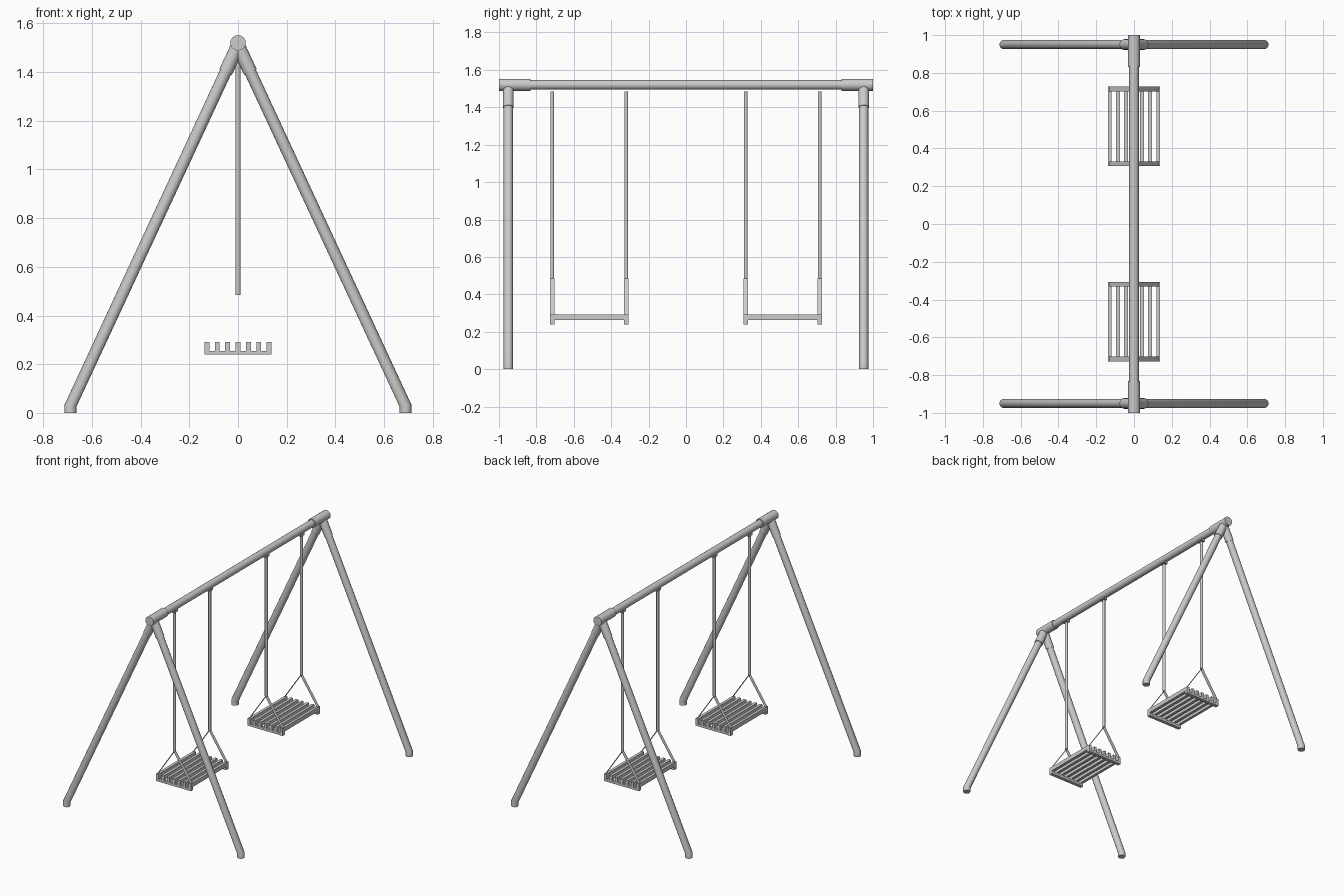
import bpy, bmesh, math

if "Cube" in bpy.data.objects:
    bpy.data.objects.remove(bpy.data.objects["Cube"])

BAR_Z = 1.52


def finish(name, bm, smooth=False):
    me = bpy.data.meshes.new(name)
    bm.to_mesh(me)
    bm.free()
    ob = bpy.data.objects.new(name, me)
    bpy.context.collection.objects.link(ob)
    if smooth:
        bpy.ops.object.select_all(action='DESELECT')
        ob.select_set(True)
        bpy.context.view_layer.objects.active = ob
        bpy.ops.object.shade_smooth_by_angle(angle=math.radians(40))
    return ob


def tube(name, points, r):
    """Round tube along a path, with capped ends."""
    cu = bpy.data.curves.new(name, 'CURVE')
    cu.dimensions = '3D'
    cu.bevel_depth = r
    cu.bevel_resolution = 6
    cu.use_fill_caps = True
    sp = cu.splines.new('POLY')
    sp.points.add(len(points) - 1)
    for p, co in zip(sp.points, points):
        p.co = (*co, 1)
    tmp = bpy.data.objects.new(name + "_path", cu)
    bpy.context.collection.objects.link(tmp)
    bpy.context.view_layer.update()
    me = bpy.data.meshes.new_from_object(tmp.evaluated_get(bpy.context.evaluated_depsgraph_get()))
    bpy.data.objects.remove(tmp)
    bm = bmesh.new()
    bm.from_mesh(me)
    bpy.data.meshes.remove(me)
    bmesh.ops.remove_doubles(bm, verts=bm.verts, dist=1e-5)
    bmesh.ops.recalc_face_normals(bm, faces=bm.faces)
    return finish(name, bm, True)


def box(bm, x0, x1, y0, y1, z0, z1):
    vs = bmesh.ops.create_cube(bm, size=1)['verts']
    for v in vs:
        v.co = ((x0 + x1) / 2 + v.co.x * (x1 - x0),
                (y0 + y1) / 2 + v.co.y * (y1 - y0),
                (z0 + z1) / 2 + v.co.z * (z1 - z0))


def ribbon(bm, points, offset):
    """Thin sheet: an open path swept between -offset and +offset."""
    rows = [[bm.verts.new([c + s * o for c, o in zip(p, offset)]) for s in (-1, 1)]
            for p in points]
    for a, b in zip(rows, rows[1:]):
        bm.faces.new((a[0], b[0], b[1], a[1]))


# Top bar
tube("top_bar", [(0, -0.95, BAR_Z), (0, 0.95, BAR_Z)], 0.0255)

# End frames: bar sleeve, two legs with bent feet, leg sleeves
for end, sy in (("front", -1), ("back", 1)):
    tube(end + "_bar_sleeve", [(0, sy * 0.832, BAR_Z), (0, sy, BAR_Z)], 0.032)
    y = sy * 0.95
    for side, sx in (("left", -1), ("right", 1)):
        tube(f"{end}_{side}_leg",
             [(sx * 0.688, y, 0), (sx * 0.688, y, 0.03), (0, y, 1.51)], 0.0245)
        tube(f"{end}_{side}_leg_sleeve",
             [(sx * 0.051, y, 1.40), (0, y, 1.51)], 0.0285)

# Seat slat positions
TEETH = [(-3 + i) * 0.0427 for i in range(7)]
COMB = 0.0125


def comb_rail(name, y):
    """End rail: comb profile extruded along y."""
    pts = [(-0.138, 0.239), (0.138, 0.239)]
    for x in reversed(TEETH):
        pts += [(x + 0.01, 0.255), (x + 0.01, 0.292), (x - 0.01, 0.292), (x - 0.01, 0.255)]
    del pts[2], pts[-1]
    bm = bmesh.new()
    face = bm.faces.new([bm.verts.new((x, y - COMB, z)) for x, z in pts])
    ext = bmesh.ops.extrude_face_region(bm, geom=[face])['geom']
    for v in ext:
        if isinstance(v, bmesh.types.BMVert):
            v.co.y += 2 * COMB
    bmesh.ops.recalc_face_normals(bm, faces=bm.faces)
    finish(name, bm)


# Two swings
for swing, cy in (("front", -0.517), ("back", 0.517)):
    # Seat slats
    bm = bmesh.new()
    for x in TEETH:
        box(bm, x - 0.01, x + 0.01, cy - 0.187, cy + 0.187, 0.262, 0.292)
    finish(swing + "_seat_slats", bm)

    for side, s in (("near", -1), ("far", 1)):
        y = cy + s * 0.198
        tag = f"{swing}_{side}_"
        comb_rail(tag + "seat_rail", y)
        # Hanging rod
        tube(tag + "hanger_rod", [(0, y, 0.484), (0, y, 1.485)], 0.01)
        # Inverted V strap down to the seat corners
        bm = bmesh.new()
        ribbon(bm, [(-0.132, y, 0.29), (0, y, 0.485), (0.132, y, 0.29)], (0, COMB, 0))
        finish(tag + "seat_strap", bm)
        # Thin bracket under the bar
        bm = bmesh.new()
        ribbon(bm, [(0, y - 0.021, 1.505), (0, y - 0.021, 1.479),
                    (0, y + 0.021, 1.479), (0, y + 0.021, 1.505)], (0.012, 0, 0))
        finish(tag + "hanger_bracket", bm)
